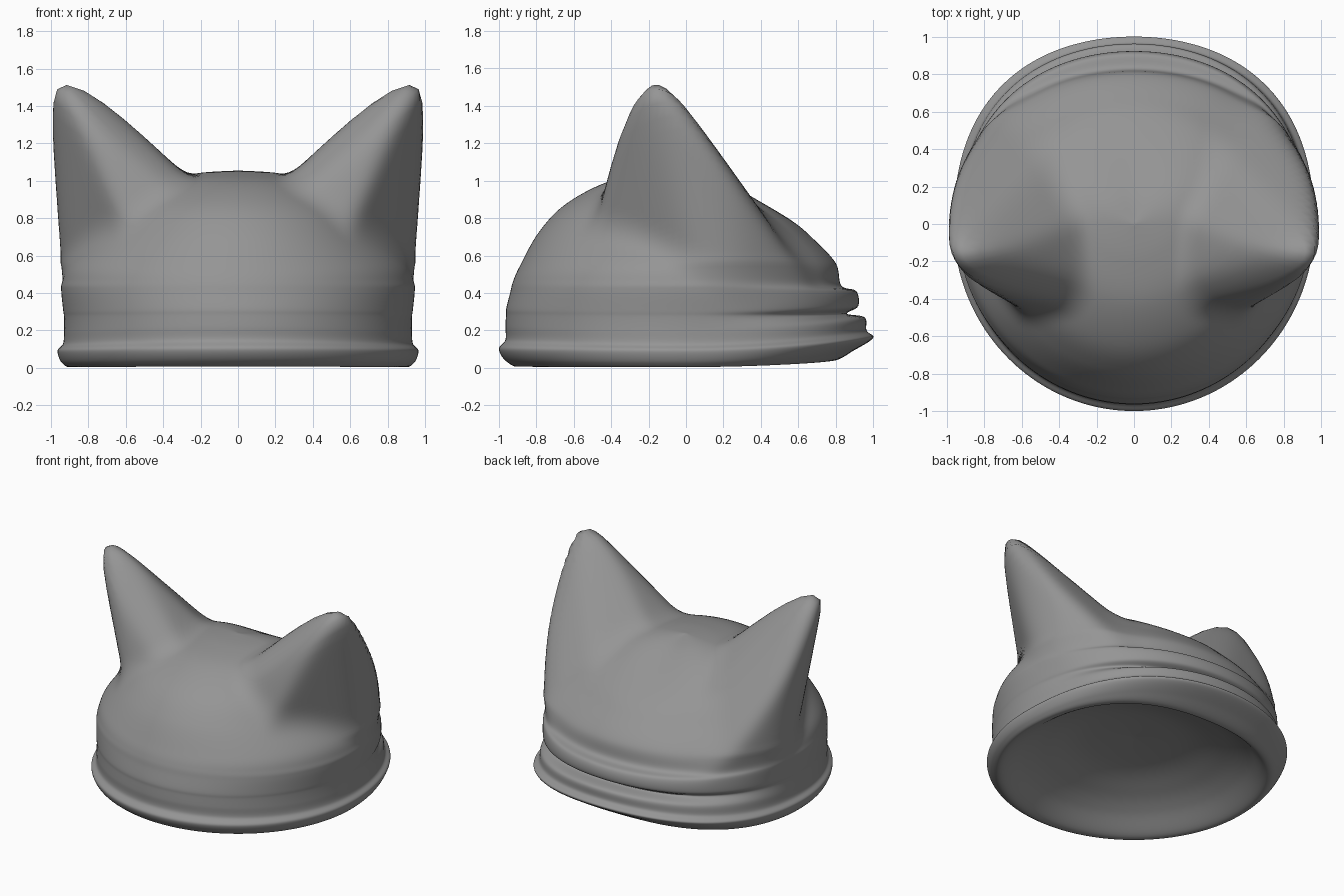
import bpy
import bmesh
from math import sin, cos, pi
from mathutils import Vector

default_cube = bpy.data.objects.get("Cube")
if default_cube:
    bpy.data.objects.remove(default_cube, do_unlink=True)

SEGMENTS = 160      # columns around the hat
STEPS = 8           # rows between two profile points
CENTRE = Vector((0, 0, 0.3))

# Shallow lining profile (radius, height), from its middle out to the rim
LINING = [(0, 0.27), (0.35, 0.245), (0.58, 0.18), (0.73, 0.11)]

# Outer profiles (radius, height), from the rim up to the crown
FRONT = [(0.88, 0.01), (0.96, 0.035), (1, 0.1), (0.965, 0.15), (0.965, 0.22),
         (0.962, 0.28), (0.96, 0.32), (0.94, 0.4), (0.925, 0.46), (0.89, 0.54),
         (0.79, 0.72), (0.65, 0.87), (0.43, 0.99), (0.2, 1.04), (0, 1.055)]
SIDE = [(0.88, 0.01), (0.94, 0.025), (0.965, 0.09), (0.935, 0.13), (0.93, 0.2),
        (0.93, 0.27), (0.935, 0.31), (0.945, 0.41), (0.94, 0.46), (0.9, 0.56),
        (0.76, 0.72), (0.62, 0.87), (0.42, 0.99), (0.22, 1.04), (0, 1.055)]
BACK = [(0.79, 0.04), (0.9, 0.095), (1, 0.16), (0.965, 0.2), (0.955, 0.27),
        (0.86, 0.29), (0.92, 0.33), (0.91, 0.41), (0.83, 0.44), (0.8, 0.56),
        (0.68, 0.69), (0.56, 0.79), (0.34, 0.92), (0.16, 1.01), (0, 1.055)]

# Sides of one ear: (outward normal, distance from the centre)
EAR_SIDES = [
    (Vector((0.998, 0, -0.06)), 0.94),      # outer
    (Vector((0.82, 0.57, 0)), 0.95),        # outer back
    (Vector((0.8, -0.6, -0.2)), 0.68),      # outer front, leaning out
    (Vector((-0.686, 0, 0.728)), 0.34),     # inner
    (Vector((-0.45, 0.55, 0.7)), 0.4),      # inner back
    (Vector((-0.45, -0.6, 0.66)), 0.53),    # inner front
    (Vector((0, 0.815, 0.58)), 0.64),       # back
    (Vector((0, -0.97, 0.24)), 0.58),       # front
    (Vector((0, 0, 1)), 1.26),              # tip
]


def smooth_path(points):
    """Run a smooth curve through the profile points."""
    pts = [Vector(p) for p in points]
    pts = [pts[0]] + pts + [pts[-1]]
    path = []
    for a, b, c, d in zip(pts, pts[1:], pts[2:], pts[3:]):
        for i in range(STEPS):
            t = i / STEPS
            path.append(b + (c - a) * (t / 2)
                        + (a * 2 - b * 5 + c * 4 - d) * (t * t / 2)
                        + (b * 3 - a - c * 3 + d) * (t ** 3 / 2))
    return path + [pts[-1]]


def ear_reach(direction):
    """Distance from the centre to the rounded ear surface."""
    d = Vector((abs(direction.x), direction.y, direction.z))
    total = sum(max(0, n.dot(d) / dist) ** 20 for n, dist in EAR_SIDES)
    return total ** (-1 / 20)


def soft_max(a, b, k):
    h = max(k - abs(a - b), 0) / k
    return max(a, b) + h * h * k / 4


def pull_ear(p):
    """Blend the dome into the two ears, fading out towards the brim."""
    offset = p - CENTRE
    direction = offset.normalized()
    reach = ear_reach(direction) - 0.5 * max(0, 0.55 - p.z)
    return CENTRE + direction * soft_max(offset.length, reach, 0.1)


def column(angle):
    """One strip of the hat, from the lining over the rim to the crown."""
    s = sin(angle)
    end = FRONT if s < 0 else BACK
    outer = [Vector(a).lerp(Vector(b), s * s) for a, b in zip(SIDE, end)]
    lining_rows = len(LINING) * STEPS
    bulge = 0.05 * sin(2 * angle) ** 2 if s > 0 else 0
    points = []
    for row, (r, z) in enumerate(smooth_path(LINING + outer)):
        r = max(r, 0) * (1 + bulge * max(0, 1 - z / 0.7))
        p = Vector((r * cos(angle), r * s, max(z, 0)))
        # The ears only grow from above the brim
        points.append(pull_ear(p) if row > lining_rows and z > 0.25 else p)
    return points


# Cloth material
grey = bpy.data.materials.new("grey cloth")
grey.use_nodes = True
grey.diffuse_color = (0.3, 0.3, 0.3, 1)
grey.node_tree.nodes["Principled BSDF"].inputs["Base Color"].default_value = grey.diffuse_color

# Eared hat: skin neighbouring columns with quads
bm = bmesh.new()
columns = [[bm.verts.new(p) for p in column(2 * pi * i / SEGMENTS)]
           for i in range(SEGMENTS)]
for i, here in enumerate(columns):
    after = columns[(i + 1) % SEGMENTS]
    for j in range(len(here) - 1):
        bm.faces.new((here[j], after[j], after[j + 1], here[j + 1]))
bmesh.ops.remove_doubles(bm, verts=bm.verts, dist=0.0005)
bmesh.ops.recalc_face_normals(bm, faces=bm.faces)
for face in bm.faces:
    face.smooth = True

mesh = bpy.data.meshes.new("eared_hat")
bm.to_mesh(mesh)
bm.free()
mesh.materials.append(grey)
hat = bpy.data.objects.new("eared_hat", mesh)
bpy.context.collection.objects.link(hat)
